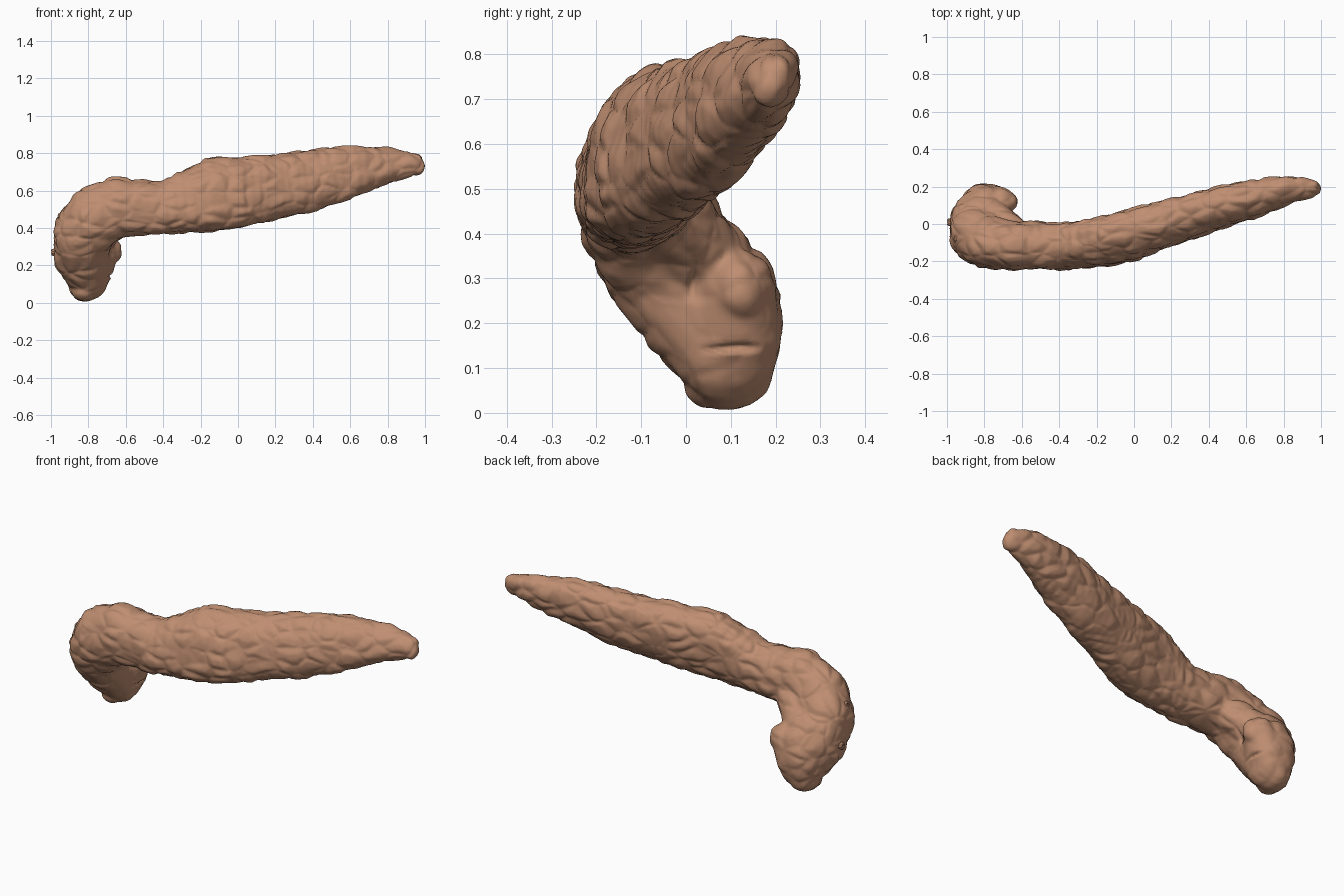
import bpy, bmesh, math
from mathutils import Vector, Matrix, noise

cube = bpy.data.objects.get("Cube")
if cube:
    bpy.data.objects.remove(cube, do_unlink=True)

skin = bpy.data.materials.new("tan skin")
skin.use_nodes = True
colour = (0.52, 0.27, 0.165, 1)
skin.diffuse_color = colour
skin.node_tree.nodes["Principled BSDF"].inputs["Base Color"].default_value = colour


def add_object(name, bm):
    mesh = bpy.data.meshes.new(name)
    bm.to_mesh(mesh)
    bm.free()
    mesh.materials.append(skin)
    obj = bpy.data.objects.new(name, mesh)
    bpy.context.collection.objects.link(obj)
    return obj


def add_ellipsoid(bm, centre, radii, lean=0.0, power=2.0):
    """Rounded lump; its top leans towards +y, and a higher power makes it fuller."""
    shape = Matrix.Diagonal((*radii, 1))
    shape[1][1] = radii[1] * math.sqrt(1 - lean * lean)
    shape[1][2] = radii[1] * lean
    shape = Matrix.Translation(centre) @ shape
    for v in bmesh.ops.create_icosphere(bm, subdivisions=3, radius=1)["verts"]:
        v.co = shape @ (v.co / sum(abs(c) ** power for c in v.co) ** (1 / power))


def add_chain(bm, stations, power, steps=5):
    for (c0, r0), (c1, r1) in zip(stations, stations[1:]):
        for i in range(steps + 1):
            centre = Vector(c0).lerp(Vector(c1), i / steps)
            lean = 0.24 * min(1, max(0, (centre.x + .5) * 3))
            add_ellipsoid(bm, centre, Vector(r0).lerp(Vector(r1), i / steps), lean, power)


bm = bmesh.new()
# Body from tail tip to head: centre, then radii
add_chain(bm, [
    ((.945, .19, .74), (.05, .048, .058)),
    ((.80, .18, .735), (.08, .075, .098)),
    ((.60, .125, .70), (.1, .105, .143)),
    ((.40, .07, .655), (.1, .118, .168)),
    ((.20, .01, .62), (.1, .126, .175)),
    ((.00, -.055, .59), (.1, .137, .192)),
    ((-.15, -.09, .58), (.1, .137, .2)),
    ((-.40, -.12, .508), (.08, .127, .143)),
    ((-.55, -.115, .508), (.12, .133, .15)),
    ((-.65, -.115, .51), (.13, .133, .163)),
    ((-.76, -.10, .46), (.155, .14, .168)),
    ((-.84, -.05, .36), (.15, .145, .17)),
    ((-.835, .02, .275), (.15, .13, .18)),
    ((-.80, .09, .20), (.12, .125, .185)),
], 2.3)
# Slanting face from chin to upper lip
add_chain(bm, [
    ((-.82, .09, .075), (.08, .1, .074)),
    ((-.765, .105, .18), (.1, .112, .1)),
    ((-.715, .115, .285), (.08, .082, .08)),
], 2)
# Web inside the bend
add_chain(bm, [
    ((-.77, .03, .35), (.11, .11, .1)),
    ((-.68, -.04, .43), (.12, .1, .09)),
], 2)
# Overhanging upper lip
add_ellipsoid(bm, (-.695, .12, .275), (.075, .065, .075))

# Fuse into one skin
body = add_object("body", bm)
remesh = body.modifiers.new("fuse", 'REMESH')
remesh.mode = 'VOXEL'
remesh.voxel_size = 0.009
smooth = body.modifiers.new("soften", 'SMOOTH')
smooth.iterations = 8
fused = bpy.data.meshes.new_from_object(body.evaluated_get(bpy.context.evaluated_depsgraph_get()))
body.modifiers.clear()
body.data = fused

# Lumpy scales with creases between them, fading on the face
mouth = Vector((-.68, .10, .15))
creases = [
    (mouth, (.08, .08, .014)),
    (Vector((-.66, .015, .30)), (.08, .014, .06)),
]
moved = []
for v in fused.vertices:
    p = v.co + noise.noise_vector(v.co * 9) * 0.025
    near, next_near = noise.voronoi(Vector((p.x * 8, p.y * 12, p.z * 12)))[0][:2]
    calm = min(1, max(.3, (v.co - mouth).length / .3))
    bump = calm * (0.011 * min(1, (next_near - near) * 2) - 0.006)
    bump += 0.006 * calm * noise.noise(v.co * 6)
    # Mouth crease and the fold beside the lip
    for centre, size in creases:
        reach = Vector((p[i] - centre[i]) / size[i] for i in range(3)).length
        bump -= 0.02 * max(0, 1 - reach)
    moved.append(v.co + v.normal * bump)
for v, co in zip(fused.vertices, moved):
    v.co = co
fused.materials.clear()
fused.materials.append(skin)
fused.shade_smooth()

# Small ringed nubs on the outside of the bend
for side, centre in (("upper", (-.95, -.08, .46)), ("lower", (-.985, .01, .27))):
    bm = bmesh.new()
    for i in range(10):
        a = math.tau * i / 10
        add_ellipsoid(bm, Vector(centre) + Vector((0, math.cos(a), math.sin(a))) * .013, (.014, .007, .007))
    add_ellipsoid(bm, centre, (.01, .009, .009))
    nub = add_object(side + "_nub", bm)
    nub.data.shade_smooth()
